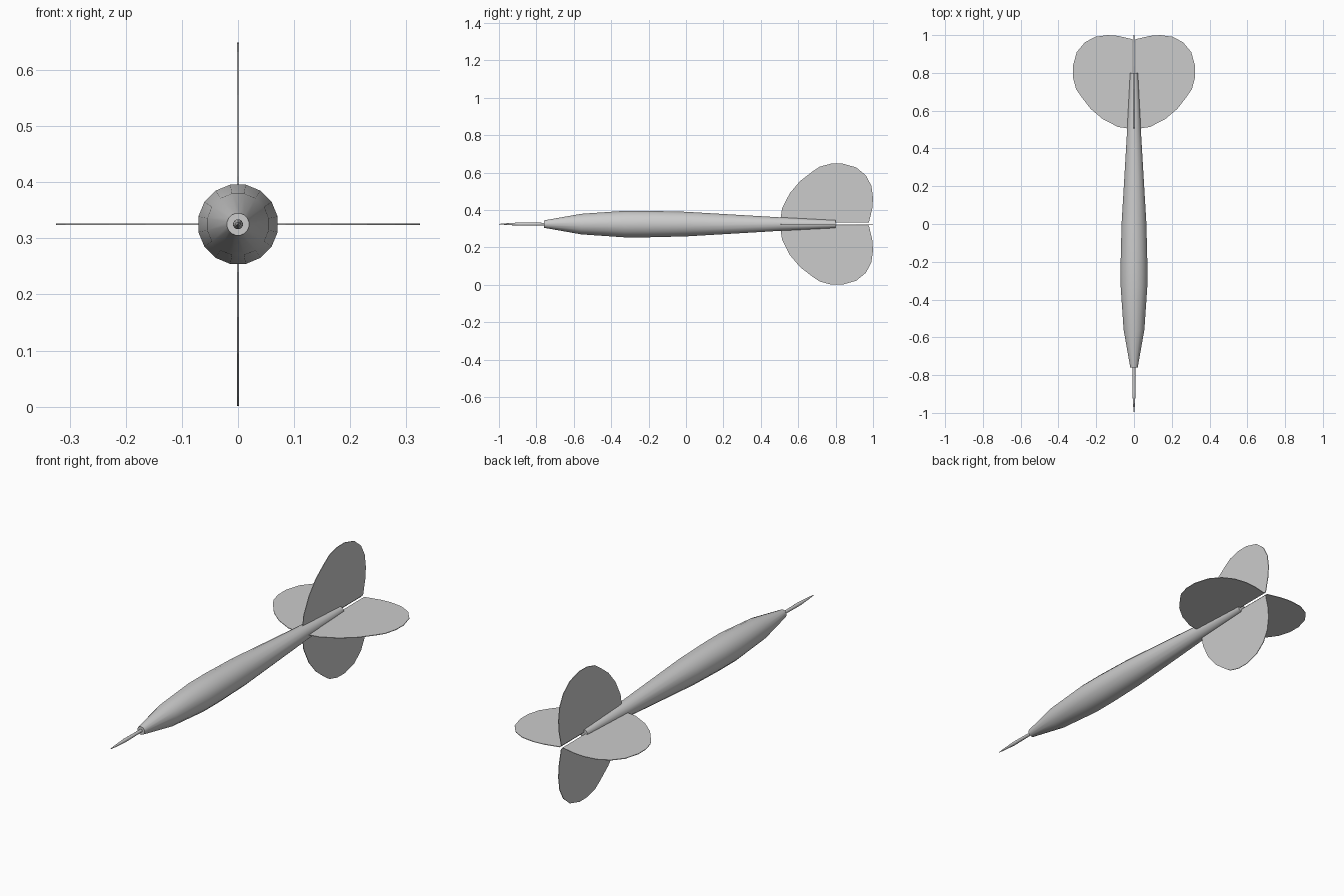
import bpy, bmesh, math
from mathutils import Matrix

cube = bpy.data.objects.get("Cube")
if cube:
    bpy.data.objects.remove(cube, do_unlink=True)

AXIS_Z = 0.325

grey = bpy.data.materials.new("light grey")
grey.use_nodes = True
colour = (0.6, 0.6, 0.6, 1)
grey.diffuse_color = colour
grey.node_tree.nodes["Principled BSDF"].inputs["Base Color"].default_value = colour


def add_object(name, bm):
    bmesh.ops.remove_doubles(bm, verts=bm.verts, dist=1e-5)
    bmesh.ops.recalc_face_normals(bm, faces=bm.faces)
    mesh = bpy.data.meshes.new(name)
    bm.to_mesh(mesh)
    bm.free()
    mesh.materials.append(grey)
    obj = bpy.data.objects.new(name, mesh)
    obj.location.z = AXIS_Z
    bpy.context.collection.objects.link(obj)
    return obj


def lathe(name, profile, sides):
    """Turn (y, radius) points around the long axis."""
    bm = bmesh.new()
    rings = []
    for y, r in profile:
        angles = [2 * math.pi * (i + 0.5) / sides for i in range(sides)]
        rings.append([bm.verts.new((r * math.cos(a), y, r * math.sin(a))) for a in angles])
    for a, b in zip(rings, rings[1:]):
        for i in range(sides):
            j = (i + 1) % sides
            bm.faces.new((a[i], a[j], b[j], b[i]))
    bm.faces.new(rings[0])
    bm.faces.new(rings[-1])
    obj = add_object(name, bm)
    bpy.ops.object.select_all(action='DESELECT')
    obj.select_set(True)
    bpy.context.view_layer.objects.active = obj
    bpy.ops.object.shade_smooth_by_angle(angle=math.radians(35))
    return obj


# Barrel and shaft in one tapering body
lathe("barrel", [(-0.76, 0.02), (-0.56, 0.056), (-0.33, 0.072), (-0.2, 0.072),
                 (0, 0.067), (0.5, 0.037), (0.8, 0.021)], 16)

# Needle
lathe("needle_point", [(-1, 0.001), (-0.97, 0.004), (-0.89, 0.009), (-0.74, 0.007)], 12)

# Four thin flights around the shaft, as (distance from axis, y)
outline = [(0.008, 0.502), (0.085, 0.514), (0.165, 0.555), (0.23, 0.61), (0.28, 0.675),
           (0.307, 0.715), (0.323, 0.775), (0.324, 0.835), (0.303, 0.91), (0.26, 0.962),
           (0.205, 0.991), (0.14, 1), (0.085, 0.996), (0.008, 0.978)]
for k, side in enumerate(("left", "top", "right", "bottom")):
    bm = bmesh.new()
    face = bm.faces.new([bm.verts.new((r, y, -0.0015)) for r, y in outline])
    extruded = bmesh.ops.extrude_face_region(bm, geom=[face])["geom"]
    top = [v for v in extruded if isinstance(v, bmesh.types.BMVert)]
    bmesh.ops.translate(bm, verts=top, vec=(0, 0, 0.003))
    bm.transform(Matrix.Rotation(-k * math.pi / 2, 4, 'Y'))
    add_object(side + "_flight", bm)
